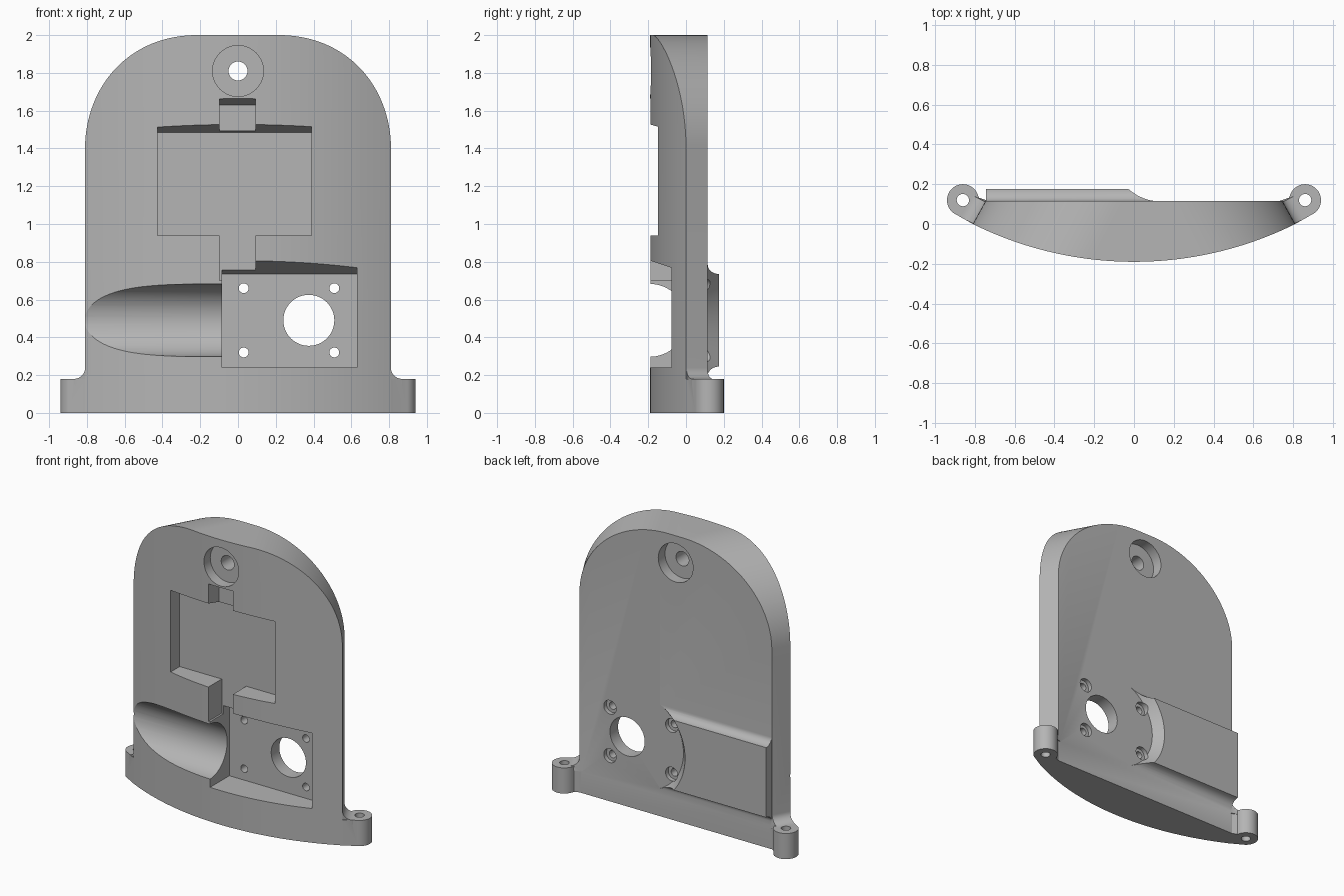
import bpy, bmesh, math

if "Cube" in bpy.data.objects:
    bpy.data.objects.remove(bpy.data.objects["Cube"], do_unlink=True)

BACK, FRONT, SLOPE, HALF = 0.115, -0.19, 0.55, 0.81

grey = bpy.data.materials.new("plain_grey")
grey.use_nodes = True
grey.diffuse_color = (0.46, 0.46, 0.46, 1)
grey.node_tree.nodes["Principled BSDF"].inputs["Base Color"].default_value = grey.diffuse_color


def loft(name, ring_a, ring_b):
    """Solid between two rings of equal length."""
    bm = bmesh.new()
    a = [bm.verts.new(p) for p in ring_a]
    b = [bm.verts.new(p) for p in ring_b]
    bm.faces.new(a)
    bm.faces.new(b)
    n = len(a)
    for i in range(n):
        j = (i + 1) % n
        bm.faces.new((a[i], a[j], b[j], b[i]))
    bmesh.ops.recalc_face_normals(bm, faces=bm.faces)
    mesh = bpy.data.meshes.new(name)
    bm.to_mesh(mesh)
    bm.free()
    mesh.materials.append(grey)
    ob = bpy.data.objects.new(name, mesh)
    bpy.context.collection.objects.link(ob)
    return ob


def prism(name, pts, axis, lo, hi):
    """Extrude a 2D outline along an axis."""
    put = {"x": lambda u, v, d: (d, u, v),
           "y": lambda u, v, d: (u, d, v),
           "z": lambda u, v, d: (u, v, d)}[axis]
    return loft(name, [put(u, v, lo) for u, v in pts], [put(u, v, hi) for u, v in pts])


def arc(cu, cv, r, start=0, end=360, n=48, rv=None):
    """Points of an arc; a full turn drops its repeated point."""
    count = n if abs(end - start) == 360 else n + 1
    angles = [math.radians(start + (end - start) * i / n) for i in range(count)]
    return [(cu + r * math.cos(t), cv + (rv or r) * math.sin(t)) for t in angles]


def combine(target, tool, operation):
    """Apply a boolean and drop its tool."""
    mod = target.modifiers.new(operation, "BOOLEAN")
    mod.operation = operation
    mod.solver = "EXACT"
    mod.object = tool
    bpy.context.view_layer.objects.active = target
    bpy.ops.object.modifier_apply(modifier=mod.name)
    bpy.data.objects.remove(tool, do_unlink=True)


def cut(tool):
    combine(plate, tool, "DIFFERENCE")


def add(tool):
    combine(plate, tool, "UNION")


def bore(x, z, r, lo, hi):
    cut(prism("bore", arc(x, z, r), "y", lo, hi))


# arched plate whose sides taper towards the back
def arch(y):
    w, rx, rz = HALF - SLOPE * y, 0.69, 0.6
    right = arc(w - rx, 2 - rz, rx, 0, 90, 32, rz)
    left = [(-x, z) for x, z in reversed(right)]
    return [(x, y, z) for x, z in [(w, 0)] + right + left + [(-w, 0)]]


plate = loft("mounting_plate", arch(-0.3), arch(BACK))

# curved front, shaped by a bowed plan
radius = (HALF ** 2 + FRONT ** 2) / (2 * -FRONT)
bow = arc(0, FRONT + radius, radius, 235, 305, 64)
combine(plate, prism("bow", bow + [(1.04, 0.3), (-1.04, 0.3)], "z", -0.1, 2.1), "INTERSECT")

# screw ears with a fillet up to the plate side
for s in (1, -1):
    web = [(0.7, 0.08), (HALF, 0), (0.9, 0.051), (0.86, 0.12), (0.79, 0.155), (0.778, 0.13), (0.74, 0.112)]
    add(prism("ear_web", [(s * x, y) for x, y in web], "z", 0, 0.18))
    add(prism("ear", arc(s * 0.86, 0.12, 0.08), "z", 0, 0.18))
    curve = arc(0.06, 0.24, 0.06, 270, 180, 10)
    fillet = prism("ear_fillet", [(-0.03, 0.24), (-0.03, 0.15), (0.06, 0.15)] + curve, "y", 0.002, 0.112)
    for v in fillet.data.vertices:
        u, y = v.co.x, v.co.y
        v.co.x = s * (HALF - SLOPE * y + u)
        v.co.y = y + 0.5 * max(u, 0)
    bm = bmesh.new()
    bm.from_mesh(fillet.data)
    bmesh.ops.recalc_face_normals(bm, faces=bm.faces)
    bm.to_mesh(fillet.data)
    bm.free()
    add(fillet)
    cut(prism("ear_hole", arc(s * 0.86, 0.12, 0.031, n=32), "z", -0.1, 0.3))

# raised back cover with concave edges and a scooped end
top = arc(0.175, 0.785, 0.06, 180, 270, 10, 0.05)
low = [(y, 0.98 - z) for y, z in reversed(top)]
cover = prism("back_cover", [(0.09, 0.785)] + top + low + [(0.09, 0.195)], "x", -0.745, 0.12)
scoop = loft("scoop",
             [(x, BACK - 0.001, z) for x, z in arc(0.27, 0.49, 0.33, n=64)],
             [(x, 0.18, z) for x, z in arc(0.27, 0.49, 0.39, n=64)])
combine(cover, scoop, "DIFFERENCE")
add(cover)


# front recesses with sloped roofs
def recess(x0, x1, z0, z1, floor, rise=0.28):
    outline = [(floor, z0), (floor, z1), (-0.3, z1 + rise * (floor + 0.3)), (-0.3, z0)]
    cut(prism("recess", outline, "x", x0, x1))


recess(-0.425, 0.39, 0.94, 1.485, -0.04)
recess(-0.098, 0.092, 1.2, 1.63, -0.07)
recess(-0.098, 0.092, 0.7, 1.2, -0.04, 0)
recess(-0.085, 0.63, 0.24, 0.735, 0.025, 0.33)

# round channel running out to the side
cut(prism("channel", arc(-0.192, 0.49, 0.193, n=64), "x", -1, -0.06))

# hanging hole, counterbored on both faces
bore(0, 1.81, 0.135, -0.3, -0.115)
bore(0, 1.81, 0.135, 0.04, 0.3)
bore(0, 1.81, 0.05, -0.3, 0.3)

# large opening and its four counterbored screw holes
bore(0.375, 0.49, 0.135, -0.3, 0.3)
for x in (0.03, 0.51):
    for z in (0.32, 0.66):
        bore(x, z, 0.026, -0.3, 0.3)
        bore(x, z, 0.048, 0.085, 0.3)

bpy.ops.object.select_all(action="DESELECT")
plate.select_set(True)
bpy.context.view_layer.objects.active = plate
bpy.ops.object.shade_smooth_by_angle(angle=math.radians(25))
